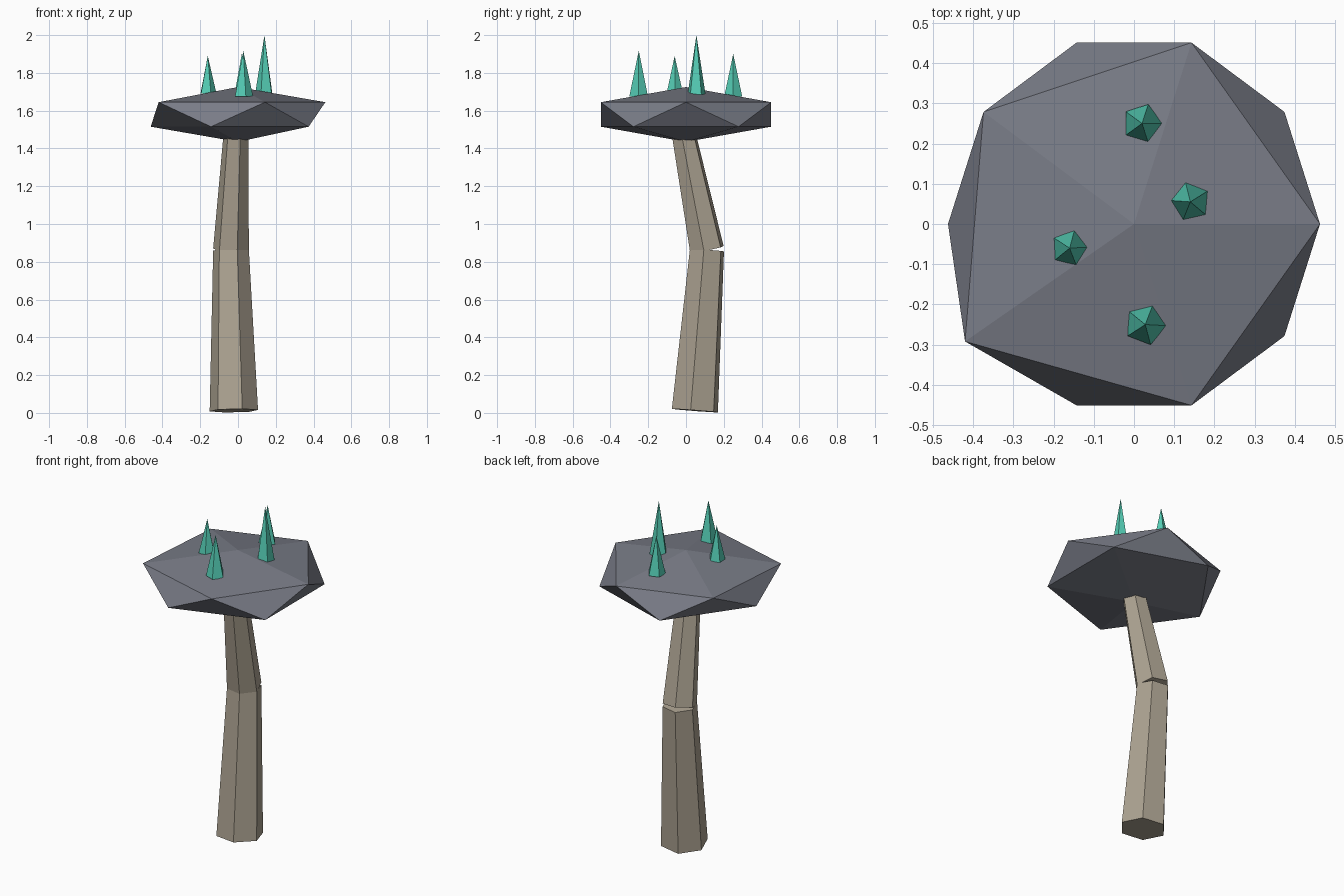
import bpy, bmesh, math
from mathutils import Vector, Matrix

if "Cube" in bpy.data.objects:
    bpy.data.objects.remove(bpy.data.objects["Cube"])


def material(name, rgb):
    m = bpy.data.materials.new(name)
    m.diffuse_color = (*rgb, 1)
    m.use_nodes = True
    m.node_tree.nodes["Principled BSDF"].inputs["Base Color"].default_value = m.diffuse_color
    return m


BARK = material("pale bark", (0.42, 0.37, 0.29))
ROCK = material("slate grey", (0.19, 0.20, 0.24))
CRYSTAL = material("teal crystal", (0.09, 0.61, 0.46))


def finish(bm, name, mat):
    bmesh.ops.recalc_face_normals(bm, faces=bm.faces)
    mesh = bpy.data.meshes.new(name)
    bm.to_mesh(mesh)
    bm.free()
    mesh.materials.append(mat)
    ob = bpy.data.objects.new(name, mesh)
    bpy.context.collection.objects.link(ob)
    return ob


def tapered(name, a, b, r1, r2, sides, turn, mat):
    """Capped cone from point a to point b, first corner at angle turn."""
    a, b = Vector(a), Vector(b)
    axis = b - a
    bm = bmesh.new()
    rings = []
    tilt = Vector((0, 0, 1)).rotation_difference(axis).to_matrix()
    for centre, r in ((a, r1), (b, r2)):
        if r == 0:
            rings.append([bm.verts.new(centre)] * sides)
            continue
        ring = []
        for i in range(sides):
            t = math.radians(turn) + math.tau * i / sides
            ring.append(bm.verts.new(centre + tilt @ Vector((r * math.cos(t), r * math.sin(t), 0))))
        bm.faces.new(ring)
        rings.append(ring)
    low, top = rings
    for i in range(sides):
        j = (i + 1) % sides
        corners = [low[i], low[j], top[j]] + ([top[i]] if r2 else [])
        bm.faces.new(corners)
    return finish(bm, name, mat)


# Bent trunk in two hexagonal lengths
tapered("lower_trunk", (-0.022, 0.047, 0.012), (-0.037, 0.111, 0.862), 0.13, 0.096, 6, -10, BARK)
tapered("upper_trunk", (-0.037, 0.111, 0.864), (-0.010, -0.015, 1.49), 0.096, 0.066, 6, -10, BARK)

# Flattened icosahedron cap, with one corner pulled outward
bm = bmesh.new()
bmesh.ops.create_icosphere(bm, subdivisions=1, radius=1,
                           matrix=Matrix.Diagonal((0.517, 0.53, 0.145, 1)))
for v in bm.verts:
    if v.co.z > 0.03 and v.co.x < -0.3 and v.co.y < -0.1:
        v.co.x, v.co.y = -0.42, -0.292
    v.co.z += 1.58
finish(bm, "canopy", ROCK)

# Crystal spikes: x, y, base z, tip z, radius, turn
spikes = [
    (0.14, 0.055, 1.685, 2.0, 0.05, 32),
    (0.02, 0.25, 1.675, 1.90, 0.05, 0),
    (-0.16, -0.06, 1.69, 1.89, 0.046, 3),
    (0.028, -0.25, 1.675, 1.917, 0.052, -3),
]
for n, (x, y, z0, z1, r, turn) in enumerate(spikes, 1):
    tapered(f"crystal_spike_{n}", (x, y, z0), (x, y, z1), r, 0, 5, turn, CRYSTAL)
